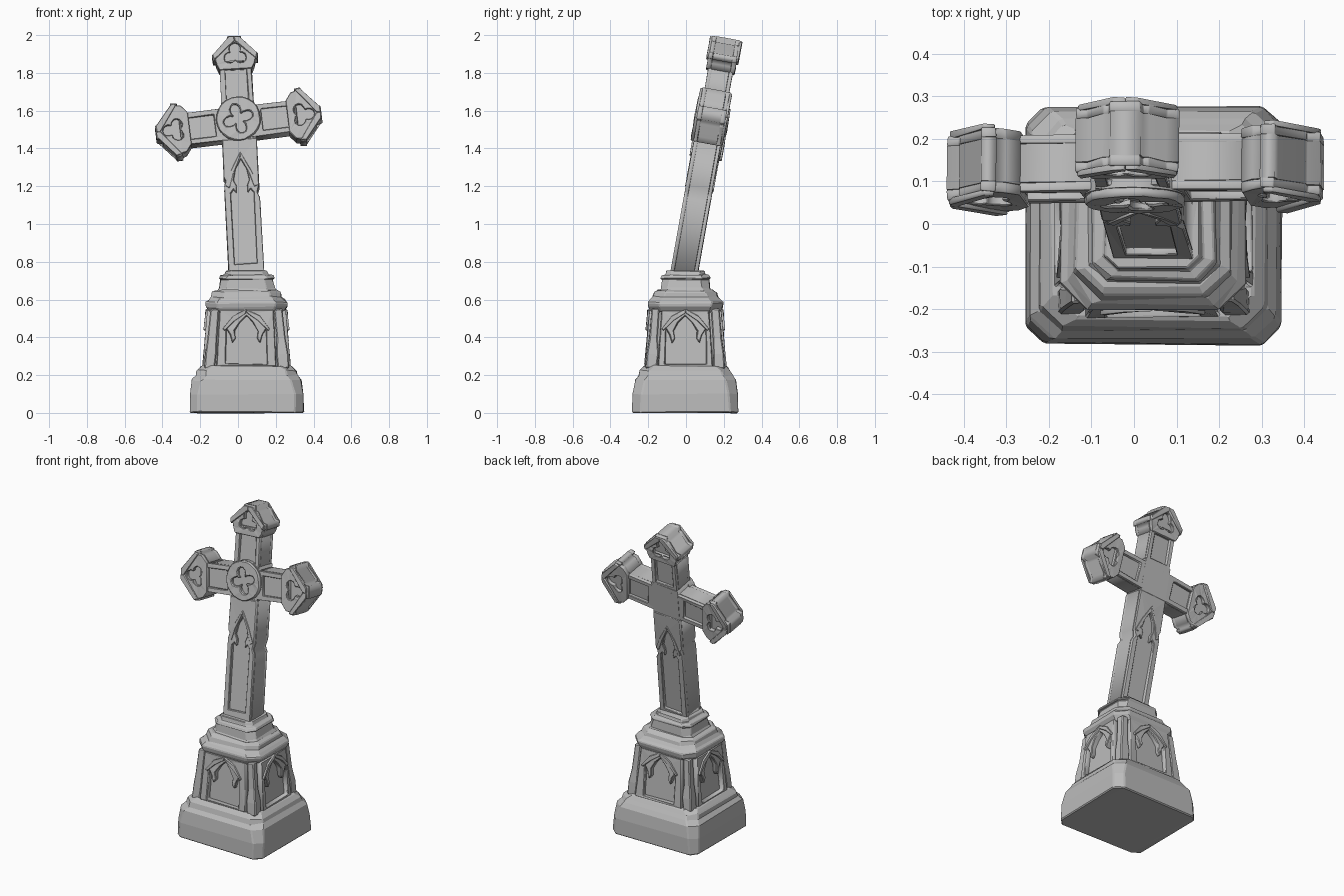
import bpy, bmesh, random
from math import radians, sin, cos, pi
from mathutils import Matrix, Vector

random.seed(4)
if "Cube" in bpy.data.objects:
    bpy.data.objects.remove(bpy.data.objects["Cube"])

stone = bpy.data.materials.new("weathered_grey_stone")
stone.use_nodes = True
GREY = (0.5, 0.5, 0.5, 1)
stone.diffuse_color = GREY
stone.node_tree.nodes["Principled BSDF"].inputs["Base Color"].default_value = GREY


def move(x, y, z):
    return Matrix.Translation((x, y, z))


def turn(degrees, axis):
    return Matrix.Rotation(radians(degrees), 4, axis)


def finish(name, bm, matrix, bevel=0.006, wear=0.003):
    """Weld, wear the corners a little, place and chamfer a stone part."""
    bmesh.ops.remove_doubles(bm, verts=bm.verts, dist=0.0005)
    bmesh.ops.dissolve_limit(bm, angle_limit=0.02, verts=bm.verts, edges=bm.edges)
    for v in bm.verts:
        v.co += Vector([random.uniform(-wear, wear) for _ in range(3)])
    bmesh.ops.triangulate(bm, faces=[f for f in bm.faces if len(f.verts) > 4])
    bmesh.ops.transform(bm, matrix=matrix, verts=bm.verts)
    bmesh.ops.recalc_face_normals(bm, faces=bm.faces)
    mesh = bpy.data.meshes.new(name)
    bm.to_mesh(mesh)
    bm.free()
    mesh.materials.append(stone)
    obj = bpy.data.objects.new(name, mesh)
    bpy.context.collection.objects.link(obj)
    if bevel:
        mod = obj.modifiers.new("worn_edges", "BEVEL")
        mod.width, mod.segments, mod.limit_method = bevel, 1, "ANGLE"
        mod.angle_limit = radians(40)
    return obj


def plate(name, loops, y0, y1, matrix, bevel=0.005, wear=0.003):
    """Upright slab from an outline and optional holes, between two depths."""
    curve = bpy.data.curves.new(name + "_outline", "CURVE")
    curve.dimensions, curve.fill_mode = "2D", "BOTH"
    curve.extrude = abs(y1 - y0) / 2
    for loop in loops:
        spline = curve.splines.new("POLY")
        spline.points.add(len(loop) - 1)
        for p, (x, z) in zip(spline.points, loop):
            p.co = (x, z, 0, 1)
        spline.use_cyclic_u = True
    temp = bpy.data.objects.new(name + "_outline", curve)
    bpy.context.collection.objects.link(temp)
    bpy.context.view_layer.update()
    mesh = temp.evaluated_get(bpy.context.evaluated_depsgraph_get()).to_mesh()
    bm = bmesh.new()
    bm.from_mesh(mesh)
    bpy.data.objects.remove(temp)
    bpy.data.curves.remove(curve)
    bmesh.ops.transform(bm, matrix=move(0, (y0 + y1) / 2, 0) @ turn(90, "X"), verts=bm.verts)
    return finish(name, bm, matrix, bevel, wear)


def loft(name, rings, matrix, bevel=0.006):
    """Stack of chamfered rectangles: half x, half y, corner cut, height."""
    bm, last = bmesh.new(), None
    for hx, hy, c, z in rings:
        quarter = [(hx - c, -hy), (hx, c - hy)]
        pts = quarter + [(x, -y) for x, y in reversed(quarter)]
        pts += [(-x, -y) for x, y in pts]
        ring = [bm.verts.new((x, y, z)) for x, y in pts]
        if last:
            for i in range(8):
                j = (i + 1) % 8
                bm.faces.new((last[i], last[j], ring[j], ring[i]))
        else:
            bm.faces.new(ring[::-1])
        last = ring
    bm.faces.new(last)
    return finish(name, bm, matrix, bevel, 0.004)


def mirrored(half):
    """Close a right-hand half outline (bottom to top) across its centre line."""
    return half + [(-x, z) for x, z in reversed(half) if x > 0]


def foil(lobes, radius, z, start, inner=0.4):
    """Lobed tracery opening."""
    pts = []
    for i in range(lobes * 8):
        a = start + 2 * pi * i / (lobes * 8)
        r = radius * (inner + (1 - inner) * abs(cos(lobes / 2 * (a - start))))
        pts.append((r * cos(a), z + r * sin(a)))
    return pts


# Pedestal
base = move(0.045, -0.003, 0)
loft("plinth", [(.303, .28, .045, 0), (.3, .277, .045, .1), (.288, .266, .05, .175),
                (.268, .247, .05, .2), (.262, .24, .05, .225), (.235, .22, .06, .25)], base)
loft("pedestal_core", [(.205, .19, .02, .24), (.175, .165, .02, .56)], base)
loft("cornice", [(.195, .185, .06, .535), (.215, .197, .06, .56), (.218, .2, .06, .585),
                 (.2, .187, .06, .6), (.185, .172, .06, .615), (.18, .166, .06, .64),
                 (.157, .142, .045, .65)], base, .005)
loft("upper_step", [(.158, .142, .045, .645), (.148, .13, .04, .66), (.138, .124, .04, .705),
                    (.148, .132, .04, .712), (.14, .124, .04, .728), (.115, .105, .03, .732),
                    (.11, .1, .03, .75)], base, .004)

# Arched panels on the four pedestal sides
for k, side in enumerate(("front", "left", "back", "right")):
    reach, half = ((.217, .16), (.233, .145))[k % 2]
    spot = base @ turn(90 * k, "Z") @ move(0, -reach, .245) @ turn(-5, "X")
    outline = mirrored([(half, 0), (half - .02, .3)])
    arch = mirrored([(.108, .015), (.105, .2), (.085, .17), (.072, .125), (.058, .15),
                     (.062, .19), (.035, .235), (0, .272)])
    plate(side + "_panel_arch", [outline, arch], 0, .034, spot, .004)
    # Raised hood moulding running up to the cornice
    hood = [(.115, .19), (.125, .2), (.07, .27), (0, .305), (0, .285), (.06, .245)]
    for s in (1, -1):
        plate(side + "_hood", [[(s * x, z) for x, z in hood]], -.01, .01, spot, .003, .002)

# Corner buttresses
for sx in (1, -1):
    for sy in (1, -1):
        bm = bmesh.new()
        bmesh.ops.create_cube(bm, size=1)
        bmesh.ops.subdivide_edges(bm, edges=[e for e in bm.edges
                                  if abs(e.verts[0].co.z - e.verts[1].co.z) > .5], cuts=3)
        for v in bm.verts:
            t = v.co.z + .5
            wide = .06 if t < .3 else .046
            v.co = (v.co.x * wide, v.co.y * wide, .235 + .315 * t)
            v.co += Vector((sx * (.196 - .028 * t), sy * (.18 - .022 * t), 0))
        finish("corner_buttress", bm, base, .006)

# Leaning cross
cross = move(.045, -.012, .73) @ turn(-3, "Y") @ turn(-10.2, "X")
hub = cross @ move(0, 0, .81)


def framed(name, outline, holes, back_holes, depth, matrix, sunk=.02):
    """Stone bar with sunk panels on the front and back."""
    plate(name + "_core", [outline], -depth + sunk, depth - sunk, matrix, 0, 0)
    plate(name + "_front_frame", [outline] + holes, -depth, -depth + sunk, matrix, .003, .002)
    plate(name + "_back_frame", [outline] + back_holes, depth - sunk, depth, matrix, .003, .002)


# Shaft, with chipped edges
shaft = [(-.094, 0), (.094, 0), (.093, .4), (.08, .43), (.092, .47), (.092, .72),
         (-.092, .72), (-.093, .52), (-.084, .5), (-.093, .47)]
panel = mirrored([(.06, .05), (.06, .43), (.045, .45), (.03, .43), (.028, .47),
                  (.042, .5), (.03, .56), (0, .61)])
framed("shaft", shaft, [panel], [panel], .072, cross)
for y in (-.076, .066):
    for s in (1, -1):
        hood = [(s * x, z) for x, z in ((0, .625), (0, .65), (.05, .56), (.085, .47), (.066, .46), (.04, .54))]
        plate("shaft_hood", [hood], y, y + .01, cross, .002, .002)
plate("cross_centre", [[(-.09, -.11), (.09, -.11), (.09, .11), (-.09, .11)]],
      -.066, .068, hub, 0)

# Three short arms with gabled trefoil ends
for name, angle, end, ear in (("upper_arm", 0, .465, .118), ("left_arm", 86, .442, .142),
                              ("right_arm", -94, .442, .142)):
    arm = hub @ turn(angle, "Y")
    stem = mirrored([(.086, .03), (.084, end - .13)])
    recess = mirrored([(.058, .125), (.056, end - .14)])
    framed(name, stem, [recess], [recess], .066, arm)
    gable = mirrored([(.086, end - .18), (ear - .018, end - .15), (ear - .012, end - .125),
                      (ear, end - .13), (ear + .004, end - .095), (ear - .025, end - .09),
                      (.055, end - .032), (.04, end - .03), (.036, end), (0, end + .004)])
    gable = [p for p in gable if p[0] != 0]
    tracery = foil(3, .062, end - .1, pi / 2, .45)
    framed(name + "_gable", gable, [tracery], [tracery], .076, arm, .024)
    # Raised gable edges on both faces
    for y in (-.086, .072):
        for s in (1, -1):
            rake = [(s * x, z) for x, z in ((0, end - .004), (.03, end - .006), (ear, end - .1),
                                            (ear - .008, end - .125), (0, end - .026))]
            plate(name + "_rake", [rake], y, y + .014, arm, .003, .002)

# Roundel with a four-lobed opening on the front
circle = [(.118 * cos(i * pi / 12), .118 * sin(i * pi / 12)) for i in range(24)]
medal = hub @ move(0, 0, .018)
plate("roundel_back", [circle], -.07, -.04, medal, 0, 0)
plate("roundel_ring", [circle, foil(4, .08, 0, .3, .3)], -.092, -.07, medal, .005, .002)
